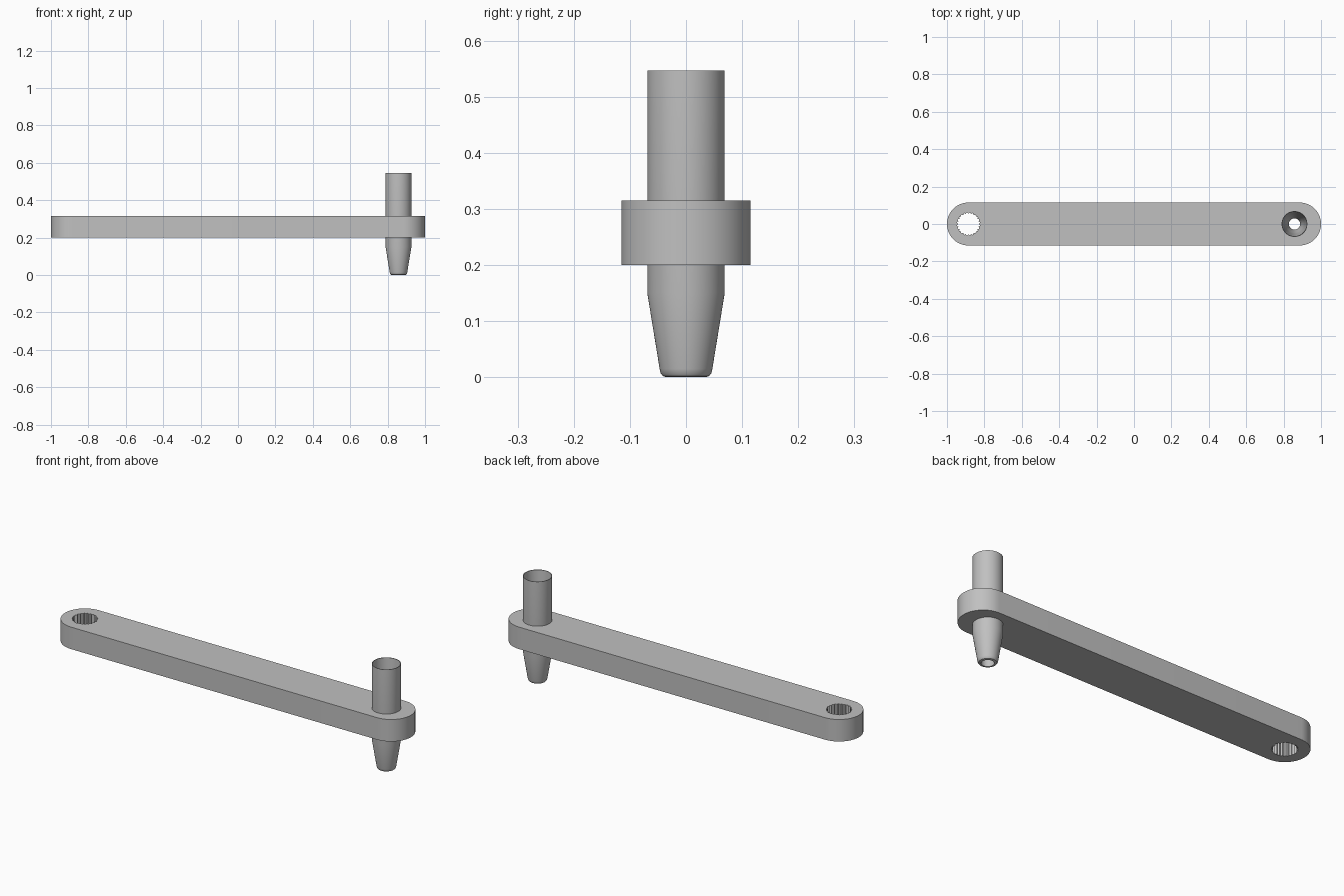
import bpy, bmesh
from math import sin, cos, pi, radians

cube = bpy.data.objects.get("Cube")
if cube:
    bpy.data.objects.remove(cube)

grey = bpy.data.materials.new("light grey")
grey.use_nodes = True
COLOUR = (0.53, 0.53, 0.53, 1)
grey.diffuse_color = COLOUR
grey.node_tree.nodes["Principled BSDF"].inputs["Base Color"].default_value = COLOUR

R = 0.115                 # bar half width
END = 1 - R               # centre of each rounded end
BOTTOM, TOP = 0.2, 0.315  # bar heights
PIN_X = 0.858


def finish(name, bm):
    bmesh.ops.recalc_face_normals(bm, faces=bm.faces)
    mesh = bpy.data.meshes.new(name)
    bm.to_mesh(mesh)
    bm.free()
    mesh.materials.append(grey)
    obj = bpy.data.objects.new(name, mesh)
    bpy.context.collection.objects.link(obj)
    return obj


def prism(name, outline, z0, z1):
    bm = bmesh.new()
    face = bm.faces.new([bm.verts.new((x, y, z0)) for x, y in outline])
    walls = bmesh.ops.extrude_face_region(bm, geom=[face], use_keep_orig=True)
    tops = [g for g in walls["geom"] if isinstance(g, bmesh.types.BMVert)]
    bmesh.ops.translate(bm, verts=tops, vec=(0, 0, z1 - z0))
    return finish(name, bm)


def arc(cx, radius, start, end, steps):
    angles = [start + (end - start) * i / steps for i in range(steps + 1)]
    return [(cx + radius * cos(a), radius * sin(a)) for a in angles]


def smooth(obj):
    bpy.ops.object.select_all(action="DESELECT")
    obj.select_set(True)
    bpy.context.view_layer.objects.active = obj
    bpy.ops.object.shade_smooth_by_angle(angle=radians(30))


# Arm with two rounded ends
arm = prism("arm", arc(END, R, -pi / 2, pi / 2, 32) + arc(-END, R, pi / 2, 3 * pi / 2, 32),
            BOTTOM, TOP)

# Toothed socket and pin bore cut through the arm
TEETH = 24
spline = []
for i in range(TEETH * 2):
    r = 0.063 if i % 2 else 0.056
    a = pi * i / TEETH
    spline.append((-END + r * cos(a), r * sin(a)))
cutters = [prism("socket_cutter", spline, 0.1, 0.4),
           prism("bore_cutter", arc(PIN_X, 0.064, 0, 2 * pi, 64)[:-1], 0.1, 0.4)]
for cutter in cutters:
    cutter.hide_render = True
    mod = arm.modifiers.new(cutter.name, "BOOLEAN")
    mod.object = cutter
    mod.solver = "EXACT"
    bpy.ops.object.select_all(action="DESELECT")
    bpy.context.view_layer.objects.active = arm
    arm.select_set(True)
    bpy.ops.object.modifier_apply(modifier=mod.name)
    bpy.data.objects.remove(cutter)
smooth(arm)

# Hollow tapered pin: closed (radius, height) section, outside then inside
section = [(0.069, 0.547), (0.069, 0.15), (0.047, 0.015), (0.045, 0.007),
           (0.041, 0.002), (0.035, 0), (0.03, 0), (0.03, 0.1),
           (0.045, 0.15), (0.053, 0.3), (0.066, 0.547)]
bm = bmesh.new()
verts = [bm.verts.new((r, 0, z)) for r, z in section]
edges = [bm.edges.new((v, verts[i - 1])) for i, v in enumerate(verts)]
bmesh.ops.spin(bm, geom=verts + edges, cent=(0, 0, 0), axis=(0, 0, 1),
               angle=2 * pi, steps=64, use_duplicate=False)
bmesh.ops.remove_doubles(bm, verts=bm.verts, dist=0.0001)
pin = finish("hollow_pin", bm)
pin.location.x = PIN_X
smooth(pin)
